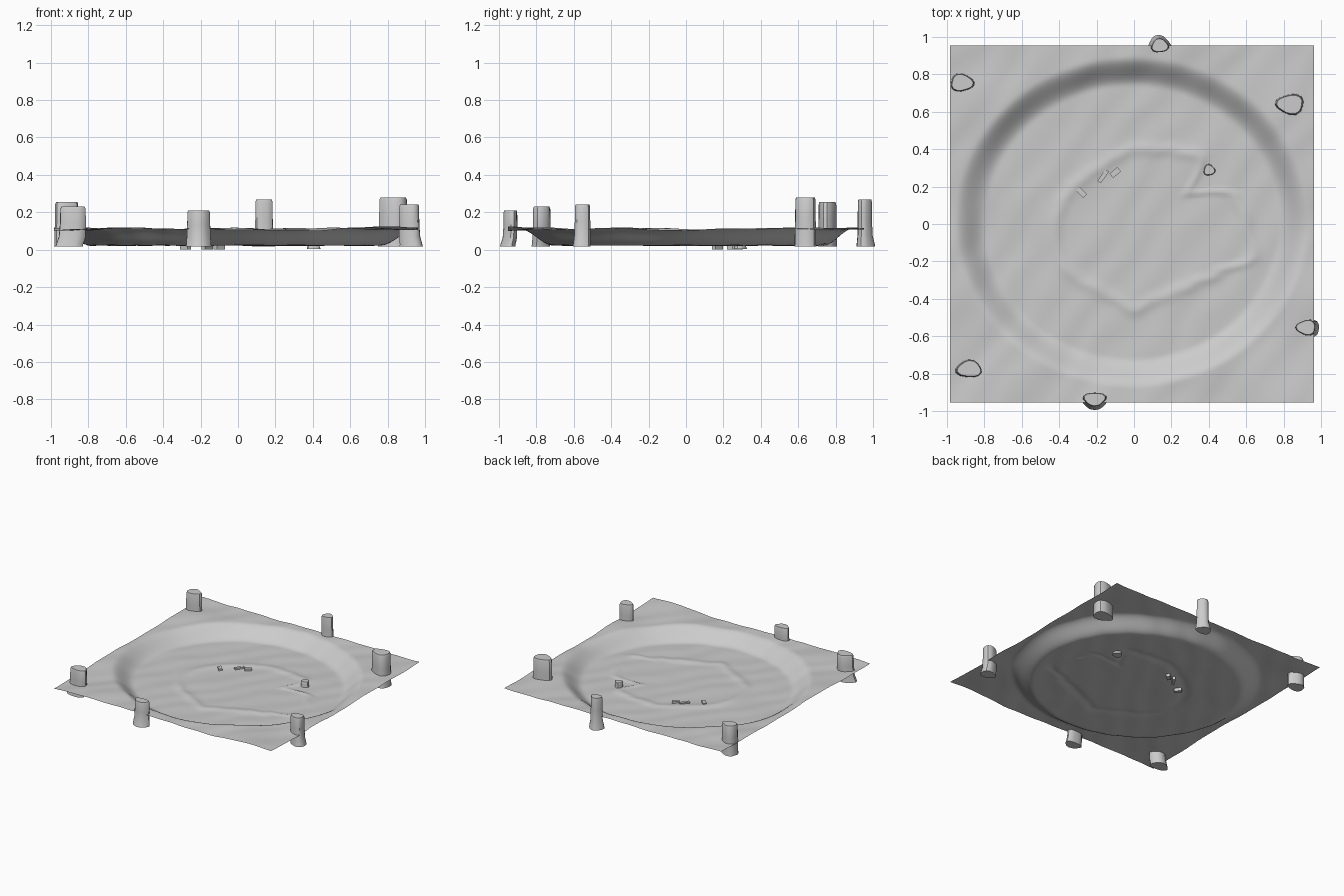
import bpy, bmesh, math
from mathutils import Vector, noise

if "Cube" in bpy.data.objects:
    bpy.data.objects.remove(bpy.data.objects["Cube"])


def make_object(name, bm, angle=35):
    bmesh.ops.recalc_face_normals(bm, faces=bm.faces)
    mesh = bpy.data.meshes.new(name)
    bm.to_mesh(mesh)
    bm.free()
    ob = bpy.data.objects.new(name, mesh)
    bpy.context.collection.objects.link(ob)
    bpy.ops.object.select_all(action='DESELECT')
    ob.select_set(True)
    bpy.context.view_layer.objects.active = ob
    bpy.ops.object.shade_smooth_by_angle(angle=math.radians(angle))
    return ob


def smoothstep(a, b, x):
    t = min(1, max(0, (x - a) / (b - a)))
    return t * t * (3 - 2 * t)


# Shoreline radius every 15 degrees, starting at +x
SHORE = [.60, .56, .34, .50, .45, .41, .40, .37, .35, .36, .38, .40,
         .42, .43, .44, .42, .40, .41, .46, .42, .42, .45, .52, .66]


def shore_radius(x, y):
    t = math.degrees(math.atan2(y, x)) % 360 / 15
    i = int(t) % 24
    f = smoothstep(0, 1, t - int(t))
    return SHORE[i] * (1 - f) + SHORE[(i + 1) % 24] * f


def ground(x, y):
    # bowl: flat floor, sloped wall, rolling plateau
    r = math.hypot((x + .01) / .95, (y - .01) / .885)
    wall = smoothstep(.82, 1.0, r)
    plateau = .112 + .018 * noise.noise(Vector((x * 2.6, y * 2.6, 3.7)))
    d = math.hypot(x, y) - shore_radius(x, y)
    floor = .023 + .003 * noise.noise(Vector((x * 4, y * 4, 1)))
    floor += .008 * math.exp(-(d / .035) ** 2)
    ripple = .0015 * math.sin(26 * (x - .75 * y) + 2 * noise.noise(Vector((x * 3, y * 3, 0))))
    return floor * (1 - wall) + plateau * wall + ripple


# Terrain sheet with round basin
bm = bmesh.new()
bmesh.ops.create_grid(bm, x_segments=130, y_segments=130, size=1)
for v in bm.verts:
    v.co.x = v.co.x * .973 - .01
    v.co.y *= .953
    v.co.z = ground(v.co.x, v.co.y)
terrain = make_object("basin_terrain", bm, 60)
if terrain.data.polygons[0].normal.z < 0:
    terrain.data.flip_normals()


def standing_stone(name, x, y, rx, ry, z0, z1, angle, lean=(0, 0), flare=1.3):
    """Column with rounded triangular section and a flared foot."""
    h = z1 - z0
    rings = [(0, flare, 1), (.06, flare * .97, .9), (.25, 1.04, .2),
             (.6, 1, 0), (.95, .98, 0), (1, .9, 0)]
    n, bm, loops = 16, bmesh.new(), []
    for t, s, off in rings:
        loop = []
        for i in range(n):
            a = 2 * math.pi * i / n
            k = s * (1 + .1 * math.cos(3 * a + angle))
            loop.append(bm.verts.new((x + lean[0] * off + rx * k * math.cos(a),
                                      y + lean[1] * off + ry * k * math.sin(a), z0 + h * t)))
        loops.append(loop)
    for a, b in zip(loops, loops[1:]):
        for i in range(n):
            j = (i + 1) % n
            bm.faces.new((a[i], a[j], b[j], b[i]))
    bm.faces.new(loops[0])
    bm.faces.new(loops[-1])
    return make_object(name, bm)


# Ring of standing stones around the rim, plus one small stone in the basin
stones = [
    (-.92, .755, .062, .047, .016, .255, .5, (-.0, 0), 1.08),
    (-.88, -.775, .068, .046, .016, .230, 2.0, (-.02, -.005), 1.08),
    (-.21, -.935, .061, .037, .016, .210, 4.7, (0, -.014), 1.12),
    (.92, -.553, .054, .041, .016, .242, 3.3, (.012, -.004), 1.15),
    (.835, .640, .074, .054, .016, .280, 3.6, (0, 0), 1.08),
    (.138, .953, .046, .038, .016, .268, 1.2, (-.003, .004), 1.3),
    (.402, .288, .030, .029, .005, .065, .8, (0, 0), 1.2),
]
for i, s in enumerate(stones):
    standing_stone(f"standing_stone_{i + 1}", *s)

# Small half-buried blocks along the upper-left shore
for i, (x, y, l, w, top, rot) in enumerate([
        (-.28, .168, .055, .028, .036, -45), (-.165, .255, .075, .022, .036, 55),
        (-.10, .275, .055, .03, .036, 40)]):
    bm = bmesh.new()
    bmesh.ops.create_cube(bm, size=1)
    c, s = math.cos(math.radians(rot)), math.sin(math.radians(rot))
    for v in bm.verts:
        px, py = v.co.x * l, v.co.y * w
        v.co = (x + c * px - s * py, y + s * px + c * py, top if v.co.z > 0 else 0)
    make_object(f"shore_block_{i + 1}", bm)
